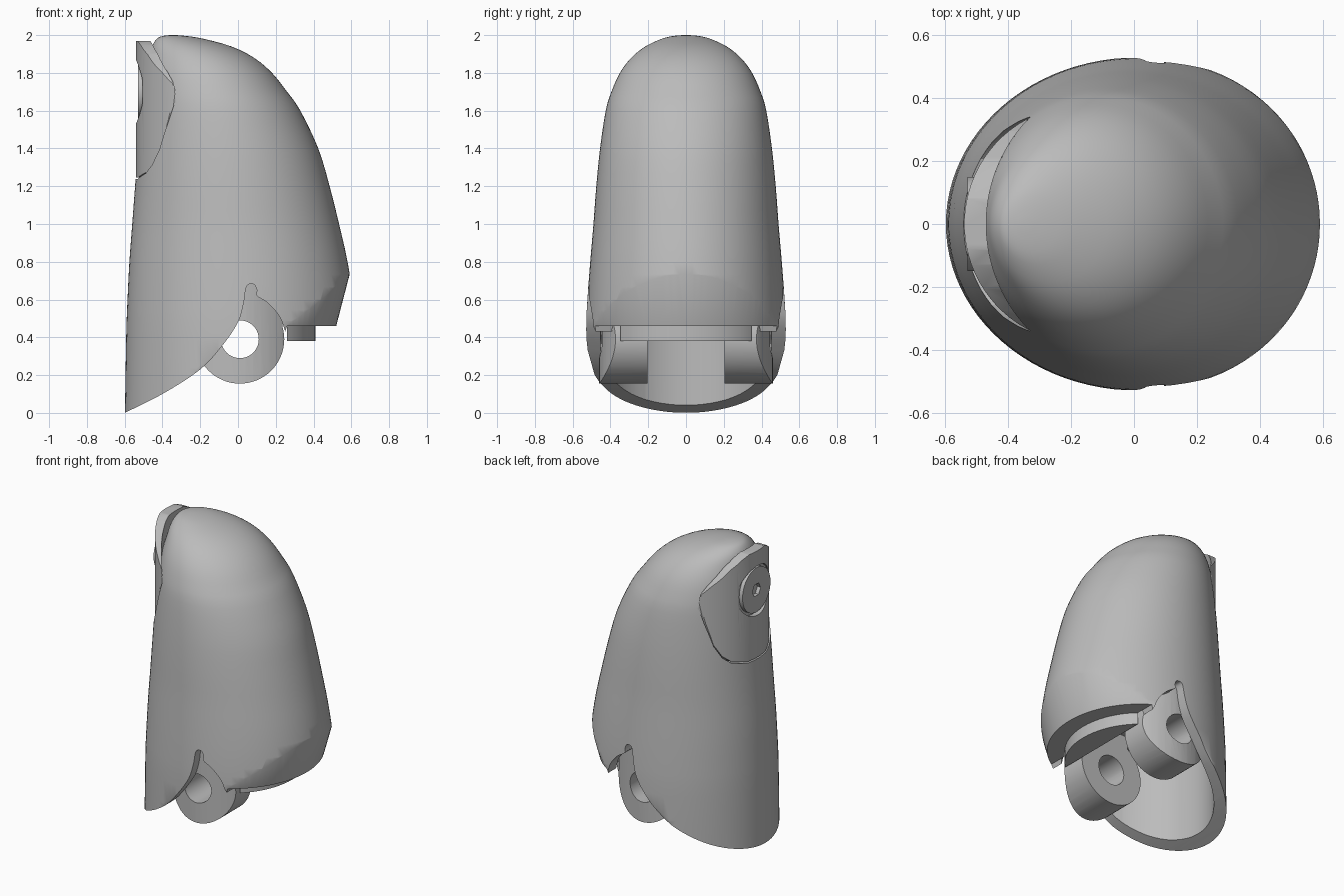
import bpy, bmesh, math
from mathutils import Vector, Matrix

cube = bpy.data.objects.get("Cube")
if cube:
    bpy.data.objects.remove(cube)

grey = bpy.data.materials.new("neutral grey")
grey.use_nodes = True
grey.diffuse_color = (0.5, 0.5, 0.5, 1)
grey.node_tree.nodes["Principled BSDF"].inputs["Base Color"].default_value = (0.5, 0.5, 0.5, 1)


def loft(name, rings):
    """Closed solid through rings that share one point count."""
    bm = bmesh.new()
    loops = [[bm.verts.new(p) for p in ring] for ring in rings]
    n = len(loops[0])
    for a, b in zip(loops, loops[1:]):
        for i in range(n):
            j = (i + 1) % n
            bm.faces.new((a[i], a[j], b[j], b[i]))
    bm.faces.new(loops[0])
    bm.faces.new(loops[-1])
    bmesh.ops.recalc_face_normals(bm, faces=bm.faces)
    mesh = bpy.data.meshes.new(name)
    bm.to_mesh(mesh)
    bm.free()
    mesh.materials.append(grey)
    ob = bpy.data.objects.new(name, mesh)
    bpy.context.collection.objects.link(ob)
    return ob


def prism(name, outline, axis, lo, hi):
    """Extrude a 2D outline along x, y or z."""
    place = {"x": lambda u, v, d: (d, u, v),
             "y": lambda u, v, d: (u, d, v),
             "z": lambda u, v, d: (u, v, d)}[axis]
    return loft(name, [[place(u, v, d) for u, v in outline] for d in (lo, hi)])


def ellipse(cx, cy, rx, ry, n=64):
    return [(cx + rx * math.cos(math.tau * i / n), cy + ry * math.sin(math.tau * i / n))
            for i in range(n)]


def box(x0, x1, y0, y1):
    return [(x0, y0), (x1, y0), (x1, y1), (x0, y1)]


def combine(ob, tool, operation):
    mod = ob.modifiers.new("cut", "BOOLEAN")
    mod.operation, mod.object, mod.solver = operation, tool, "EXACT"
    bpy.context.view_layer.update()
    graph = bpy.context.evaluated_depsgraph_get()
    mesh = bpy.data.meshes.new_from_object(ob.evaluated_get(graph))
    ob.modifiers.clear()
    ob.data = mesh
    bpy.data.objects.remove(tool)
    return ob


def smooth_curve(rows, steps):
    """Catmull-Rom through the rows."""
    out = []
    rows = [Vector(r) for r in rows]
    for i in range(len(rows) - 1):
        p0, p1, p2 = rows[max(i - 1, 0)], rows[i], rows[i + 1]
        p3 = rows[min(i + 2, len(rows) - 1)]
        for s in range(steps):
            t = s / steps
            out.append(0.5 * (2 * p1 + (p2 - p0) * t + (2 * p0 - 5 * p1 + 4 * p2 - p3) * t ** 2
                              + (3 * p1 - p0 - 3 * p2 + p3) * t ** 3))
    return out + [rows[-1]]


# Domed shell: height, back edge, front edge, half width
sections = [(-0.1, -0.6, 0.62, 0.53), (0.4, -0.592, 0.62, 0.53), (0.6, -0.585, 0.61, 0.522),
            (0.8, -0.575, 0.58, 0.507), (1, -0.56, 0.535, 0.49), (1.2, -0.545, 0.485, 0.475),
            (1.4, -0.53, 0.425, 0.455), (1.6, -0.51, 0.33, 0.425), (1.7, -0.5, 0.26, 0.395),
            (1.8, -0.485, 0.18, 0.35), (1.88, -0.468, 0.085, 0.29), (1.94, -0.455, -0.035, 0.215),
            (1.98, -0.43, -0.18, 0.13), (1.995, -0.4, -0.27, 0.07), (2, -0.36, -0.33, 0.015)]
shell = loft("fingertip_shell", [
    [(x, y, z) for x, y in ellipse((a + b) / 2, 0, (b - a) / 2, w, 96)]
    for z, a, b, w in smooth_curve(sections, 3)])

# Tapered chin under the front pad
def chin_ring(z):
    k = 1 + (z - 0.46) * 0.5
    arc = [math.pi * (i / 48 - 0.5) for i in range(49)]
    pts = [(0.52 * k * math.cos(t), 0.556 * k * math.sin(t), z) for t in arc]
    return pts + [(-1, 0.556 * k, z), (-1, -0.556 * k, z)]

combine(shell, loft("chin_tool", [chin_ring(-0.2), chin_ring(2.2)]), "INTERSECT")

# Hollow socket for the joint
socket = prism("socket_tool", ellipse(-0.005, 0, 0.51, 0.455), "z", -0.3, 0.67)
combine(socket, prism("socket_limit", box(-1, 0.26, -1, 1), "z", -0.4, 0.8), "INTERSECT")
combine(shell, socket, "DIFFERENCE")

# Swept lower edge with a small rounded slot
edge = smooth_curve([(-0.6, 0), (-0.4, 0.1), (-0.2, 0.23), (-0.08, 0.36), (0, 0.48),
                     (0.03, 0.58), (0.04, 0.65), (0.055, 0.68), (0.085, 0.68), (0.1, 0.65),
                     (0.1, 0.62), (0.16, 0.58), (0.22, 0.51), (0.25, 0.43)], 4)
edge = [(-0.8, -0.1)] + [tuple(p) for p in edge] + [(0.26, 0.46), (0.8, 0.46), (0.8, -0.3), (-0.8, -0.3)]
combine(shell, prism("edge_tool", edge, "y", -1, 1), "DIFFERENCE")

# Nail plate outline (across, height) and its curved section
half = [(0.08, 1.97), (0.13, 1.95), (0.205, 1.9), (0.295, 1.8), (0.33, 1.745), (0.338, 1.7),
        (0.317, 1.55), (0.287, 1.4), (0.25, 1.32), (0.2, 1.275), (0.1, 1.247)]
outline = half + [(-y, z) for y, z in reversed(half)]
across = [0.339 * (i / 16 - 1) for i in range(33)]

def arc_x(y, centre, radius):
    return centre - math.sqrt(radius ** 2 - y ** 2)

inner = [(arc_x(y * 1.06, 0.013, 0.483), y * 1.06) for y in across]
outer = [(arc_x(y, -0.16, 0.38), y) for y in across]

# Seat for the nail, slightly larger than the nail itself
seat = prism("seat_tool", inner + [(-0.9, 0.36), (-0.9, -0.36)], "z", 1.1, 2.2)
larger = [(y * 1.03, 1.65 + (z - 1.65) * 1.02) for y, z in outline]
combine(seat, prism("seat_limit", larger, "x", -1, 0.2), "INTERSECT")
combine(shell, seat, "DIFFERENCE")

# Nail with a round pocket
crescent = [(arc_x(y, 0.013, 0.483), y) for y in across[1:-1]]
nail = prism("nail_plate", outer + crescent[::-1], "z", 1.1, 2.2)
combine(nail, prism("nail_limit", outline, "x", -1, 0.2), "INTERSECT")
combine(nail, prism("pocket_tool", ellipse(0, 1.7, 0.168, 0.168), "x", -0.8, -0.505), "DIFFERENCE")

# Screw head with a hexagonal recess
screw = prism("screw_head", ellipse(0, 1.7, 0.15, 0.15), "x", -0.53, -0.46)
combine(screw, prism("hex_tool", ellipse(0, 1.7, 0.045, 0.045, 6), "x", -0.7, -0.48), "DIFFERENCE")

# Stop ledge behind the front pad
ledge = prism("stop_ledge", ellipse(0, 0, 0.41, 0.45), "z", 0.38, 0.6)
combine(ledge, prism("ledge_limit", box(0.26, 1, -0.35, 0.35), "z", 0.2, 0.8), "INTERSECT")

# Pair of hinge lugs, trimmed to the round of the shell
lugs = []
for side, name in ((1, "left_hinge_lug"), (-1, "right_hinge_lug")):
    lo, hi = sorted((side * 0.205, side * 0.6))
    lug = prism(name, ellipse(0.01, 0.39, 0.235, 0.235), "y", lo, hi)
    web = prism("web", box(-0.12, 0.235, 0.42, 0.69), "y", lo, hi)
    combine(lug, web, "UNION")
    combine(lug, prism("lug_trim", ellipse(0, 0, 0.42, 0.46), "z", -0.2, 0.9), "INTERSECT")
    combine(lug, prism("pin_hole", ellipse(0.01, 0.39, 0.1, 0.1, 40), "y", -1, 1), "DIFFERENCE")
    lugs.append(lug)

# Smooth shading with crisp edges
bpy.ops.object.select_all(action="DESELECT")
for ob in [shell, nail, screw, ledge] + lugs:
    ob.select_set(True)
bpy.context.view_layer.objects.active = shell
bpy.ops.object.shade_smooth_by_angle(angle=math.radians(25))
